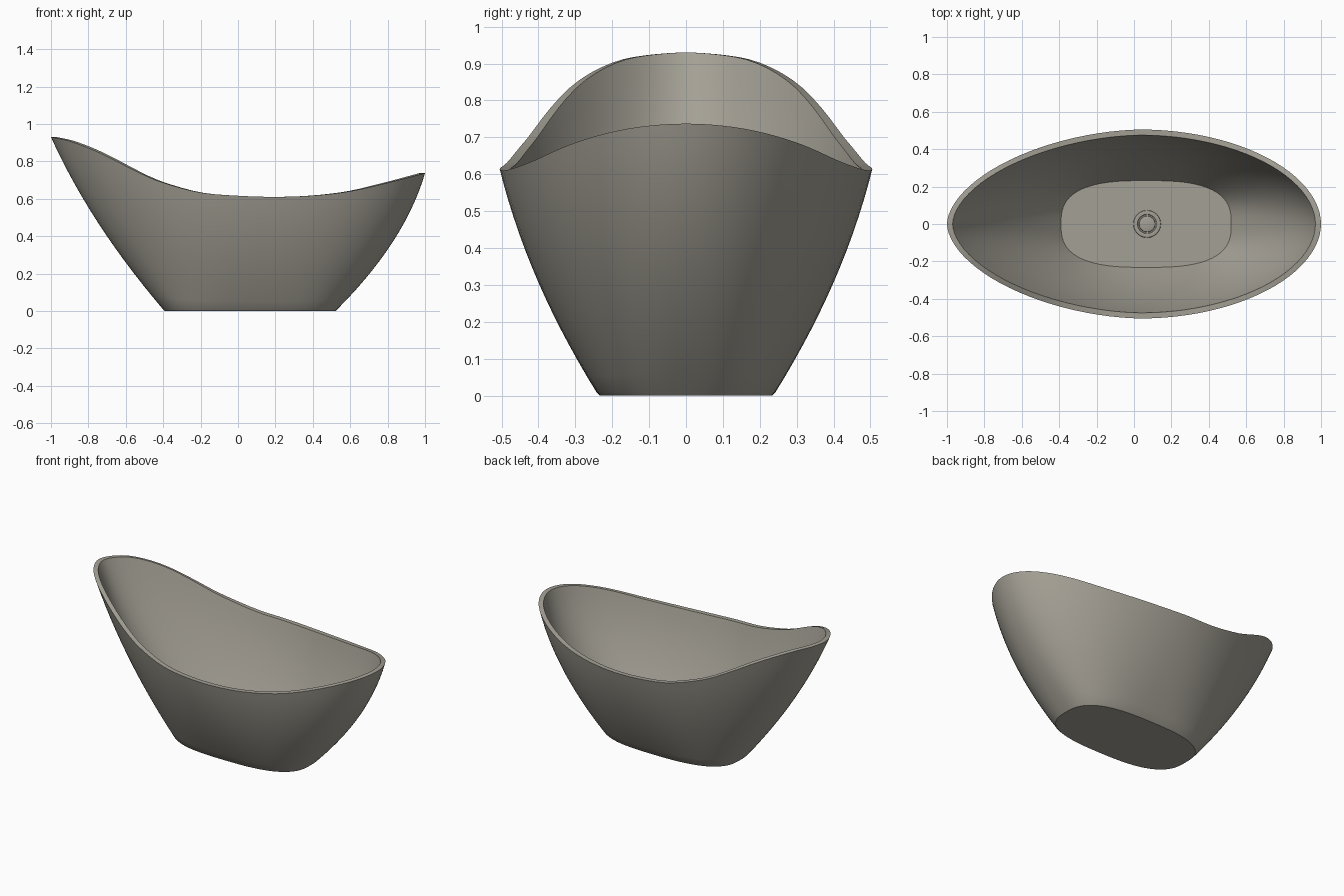
import bpy, bmesh, math

if "Cube" in bpy.data.objects:
    bpy.data.objects.remove(bpy.data.objects["Cube"])

N = 96      # points around the tub
ROWS = 14   # rows up each wall

stone = bpy.data.materials.new("warm_grey_stone")
stone.diffuse_color = (0.37, 0.35, 0.30, 1)
stone.use_nodes = True
stone.node_tree.nodes["Principled BSDF"].inputs["Base Color"].default_value = stone.diffuse_color

# Rim height along the length: (x, z)
RIM = [(-1, .93), (-.9, .908), (-.75, .85), (-.6, .775), (-.5, .725), (-.4, .685),
       (-.2, .633), (0, .616), (.2, .61), (.4, .617), (.6, .64), (.8, .685), (1, .737)]


def rim_z(x):
    x = max(-1.0, min(1.0, x))
    i = max(k for k in range(len(RIM) - 1) if RIM[k][0] <= x)

    def slope(k):
        a, b = RIM[max(k - 1, 0)], RIM[min(k + 1, len(RIM) - 1)]
        return (b[1] - a[1]) / (b[0] - a[0])
    (x0, z0), (x1, z1) = RIM[i], RIM[i + 1]
    h = x1 - x0
    t = (x - x0) / h
    return ((2*t**3 - 3*t**2 + 1) * z0 + (t**3 - 2*t**2 + t) * h * slope(i)
            + (3*t**2 - 2*t**3) * z1 + (t**3 - t**2) * h * slope(i + 1))


def oval(t, x_min, x_max, half_y, mid, n_left, n_right):
    """Egg-shaped superellipse point at angle t."""
    c, s = math.cos(t), math.sin(t)
    n = n_right if c >= 0 else n_left
    rx = x_max - mid if c >= 0 else mid - x_min
    return (mid + math.copysign(abs(c) ** (2 / n), c) * rx,
            math.copysign(abs(s) ** (2 / n), s) * half_y)


def wall_point(t, s, inset_base, inset_rim, z_base):
    bx, by = oval(t, -.40 + inset_base, .53 - inset_base, .242 - inset_base, .065, 2.8, 2.8)
    rx, ry = oval(t, -1 + inset_rim, 1 - inset_rim, .505 - inset_rim, .04, 1.78, 1.95)
    top = rim_z(oval(t, -1, 1, .505, .04, 1.78, 1.95)[0])
    k = 0.43 + 0.12 * math.cos(t)          # outward belly of the wall
    f = s + k * s * (1 - s)
    return (bx + (rx - bx) * f, by + (ry - by) * f, z_base + (top - z_base) * s)


def finish(bm, name, angle):
    bmesh.ops.recalc_face_normals(bm, faces=bm.faces)
    me = bpy.data.meshes.new(name)
    bm.to_mesh(me)
    bm.free()
    me.materials.append(stone)
    ob = bpy.data.objects.new(name, me)
    bpy.context.collection.objects.link(ob)
    bpy.ops.object.select_all(action='DESELECT')
    ob.select_set(True)
    bpy.context.view_layer.objects.active = ob
    bpy.ops.object.shade_smooth_by_angle(angle=math.radians(angle))


def bridge(bm, rings):
    for a, b in zip(rings, rings[1:]):
        n = len(a)
        for i in range(n):
            bm.faces.new((a[i], a[(i + 1) % n], b[(i + 1) % n], b[i]))


# Tub: outer wall up, over the rim, inner wall down to the floor
bm = bmesh.new()
angles = [2 * math.pi * i / N for i in range(N)]
steps = [j / ROWS for j in range(ROWS + 1)]
rings = [[bm.verts.new((*wall_point(t, 0, .008, 0, 0)[:2], 0)) for t in angles]]
rings += [[bm.verts.new(wall_point(t, s, 0, 0, .008)) for t in angles] for s in steps]
rings += [[bm.verts.new(wall_point(t, s, .01, .03, .045)) for t in angles]
          for s in reversed(steps)]
bridge(bm, rings)
bm.faces.new(rings[0])
bm.faces.new(rings[-1])
finish(bm, "bathtub", 30)

# Drain: stepped ring with a raised plug, turned from a profile (radius, z)
bm = bmesh.new()
profile = [(.074, .044), (.072, .050), (.064, .052), (.052, .050),
           (.050, .047), (.044, .047), (.042, .054), (.036, .056)]
rings = [[bm.verts.new((.07 + r * math.cos(2 * math.pi * i / 24),
                        r * math.sin(2 * math.pi * i / 24), z)) for i in range(24)]
         for r, z in profile]
bridge(bm, rings)
bm.faces.new(rings[0])
bm.faces.new(rings[-1])
finish(bm, "drain", 30)
